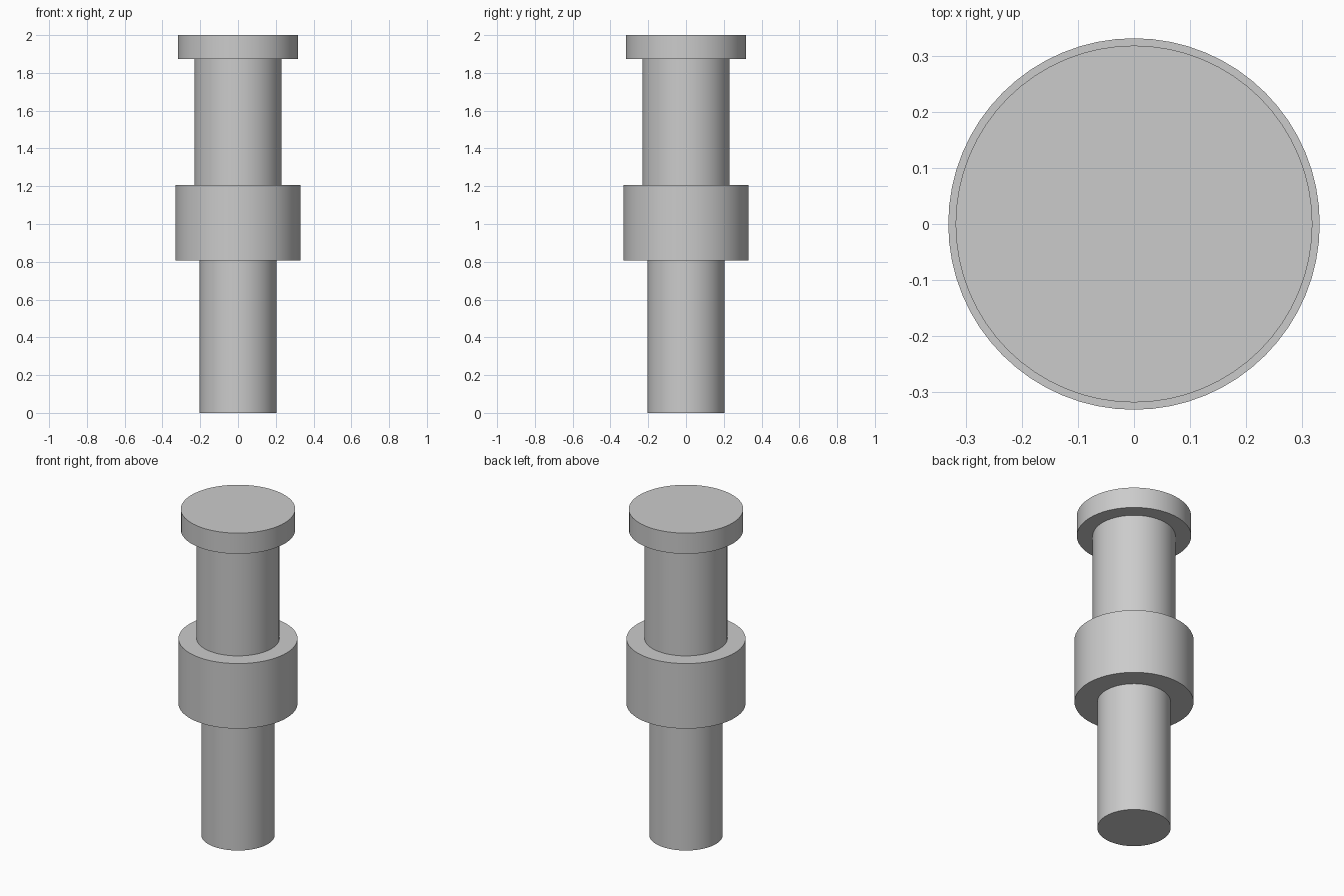
import bpy
import math

cube = bpy.data.objects.get("Cube")
if cube:
    bpy.data.objects.remove(cube, do_unlink=True)

# Single plain grey metal
grey = bpy.data.materials.new("light_grey")
grey.use_nodes = True
colour = (0.6, 0.6, 0.6, 1.0)
grey.diffuse_color = colour
grey.node_tree.nodes["Principled BSDF"].inputs["Base Color"].default_value = colour


def turned_part(name, radius, bottom, top):
    """Upright cylinder spanning two heights, smooth sides and sharp rims."""
    bpy.ops.mesh.primitive_cylinder_add(
        vertices=64, radius=radius, depth=top - bottom,
        location=(0, 0, (bottom + top) / 2))
    part = bpy.context.object
    part.name = name
    part.data.materials.append(grey)
    bpy.ops.object.shade_smooth_by_angle(angle=math.radians(30))
    return part


# Stacked sections of the pin, from the foot up
turned_part("lower_shaft", 0.204, 0.0, 0.807)
turned_part("middle_collar", 0.331, 0.807, 1.206)
turned_part("upper_shaft", 0.23, 1.206, 1.873)
turned_part("flat_head", 0.318, 1.873, 2.0)
